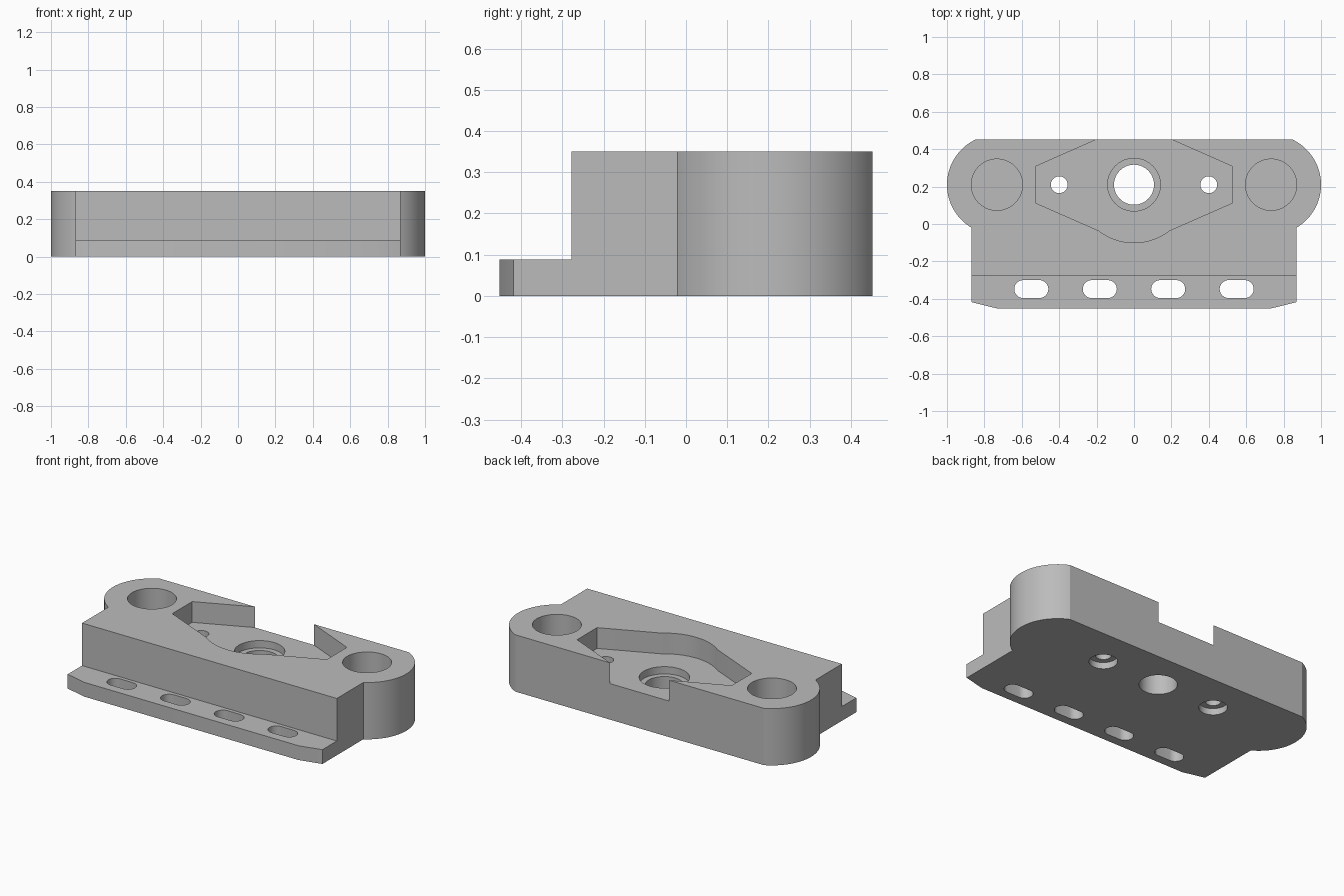
import bpy, bmesh
from math import cos, sin, pi, radians, sqrt, asin, acos

if "Cube" in bpy.data.objects:
    bpy.data.objects.remove(bpy.data.objects["Cube"])

H, STEP, FLOOR = 0.35, 0.088, 0.222      # total height, flange top, pocket floor
BACK, FRONT, AXIS = 0.452, -0.452, 0.21  # y limits and hole line
HALF_W, EAR_X, EAR_R = 0.868, 0.733, 0.267

grey = bpy.data.materials.new("light_grey")
grey.use_nodes = True
colour = (0.5, 0.5, 0.5, 1)
grey.diffuse_color = colour
grey.node_tree.nodes["Principled BSDF"].inputs["Base Color"].default_value = colour


def arc(cx, cy, r, a0, a1, n):
    return [(cx + r * cos(a0 + (a1 - a0) * i / n),
             cy + r * sin(a0 + (a1 - a0) * i / n)) for i in range(n + 1)]


def prism(name, pts, z0, z1):
    bm = bmesh.new()
    face = bm.faces.new([bm.verts.new((x, y, z0)) for x, y in pts])
    ext = bmesh.ops.extrude_face_region(bm, geom=[face])
    top = [v for v in ext["geom"] if isinstance(v, bmesh.types.BMVert)]
    bmesh.ops.translate(bm, verts=top, vec=(0, 0, z1 - z0))
    bmesh.ops.recalc_face_normals(bm, faces=bm.faces)
    mesh = bpy.data.meshes.new(name)
    bm.to_mesh(mesh)
    bm.free()
    mesh.materials.append(grey)
    obj = bpy.data.objects.new(name, mesh)
    bpy.context.collection.objects.link(obj)
    return obj


def mirrored(right):
    """Close a half outline by mirroring it across x = 0."""
    return right + [(-x, y) for x, y in reversed(right) if abs(x) > 1e-6]


def cylinder(name, x, r, z0, z1, n=64):
    return prism(name, arc(x, AXIS, r, 0, 2 * pi, n)[:-1], z0, z1)


# Main block: chamfered front, straight sides, rounded ears cut flat at the back
ear_start = -acos((HALF_W - EAR_X) / EAR_R)
ear_end = asin((BACK - AXIS) / EAR_R)
outline = [(0.73, FRONT), (HALF_W, -0.418)]
outline += arc(EAR_X, AXIS, EAR_R, ear_start, ear_end, 36)
block = prism("mounting_block", mirrored(outline), 0, H)

cutters = []

# Step that leaves the thin front flange
cutters.append(prism("flange_step", [(-1.2, -1), (1.2, -1), (1.2, -0.278), (-1.2, -0.278)],
                     STEP, H + 0.1))

# Pocket open to the back, with a rounded front bulge
bulge_x, bulge_r = 0.19, 0.31
bulge_a = asin(bulge_x / bulge_r)
pocket = arc(0, AXIS, bulge_r, -pi / 2, -pi / 2 + bulge_a, 8)
pocket += [(0.527, 0.113), (0.527, 0.307), (0.2, BACK), (0.2, BACK + 0.1)]
cutters.append(prism("pocket", mirrored(pocket), FLOOR, H + 0.1))

# Centre bore with its counterbore
cutters.append(cylinder("centre_bore", 0, 0.107, -0.1, H))
cutters.append(cylinder("centre_counterbore", 0, 0.141, FLOOR - 0.045, H))

# Ear sockets and screw holes with counterbores underneath
for side in (-1, 1):
    cutters.append(cylinder("ear_socket", side * EAR_X, 0.137, STEP, H + 0.1))
    cutters.append(cylinder("screw_hole", side * 0.4, 0.045, -0.1, H, 40))
    cutters.append(cylinder("screw_counterbore", side * 0.4, 0.08, -0.1, 0.04, 40))

# Four rounded slots along the flange
for i in range(4):
    x = (i - 1.5) * 0.366
    slot = arc(x + 0.043, -0.348, 0.048, -pi / 2, pi / 2, 16)
    slot += arc(x - 0.043, -0.348, 0.048, pi / 2, 3 * pi / 2, 16)
    cutters.append(prism("flange_slot", slot, -0.1, STEP + 0.1))

# Carve every cutter out of the block
bpy.context.view_layer.objects.active = block
for cutter in cutters:
    cutter.hide_render = True
    mod = block.modifiers.new(cutter.name, "BOOLEAN")
    mod.operation, mod.solver, mod.object = "DIFFERENCE", "EXACT", cutter
    bpy.ops.object.modifier_apply(modifier=mod.name)
    bpy.data.objects.remove(cutter)

bpy.ops.object.select_all(action="DESELECT")
block.select_set(True)
bpy.ops.object.shade_smooth_by_angle(angle=radians(20))
